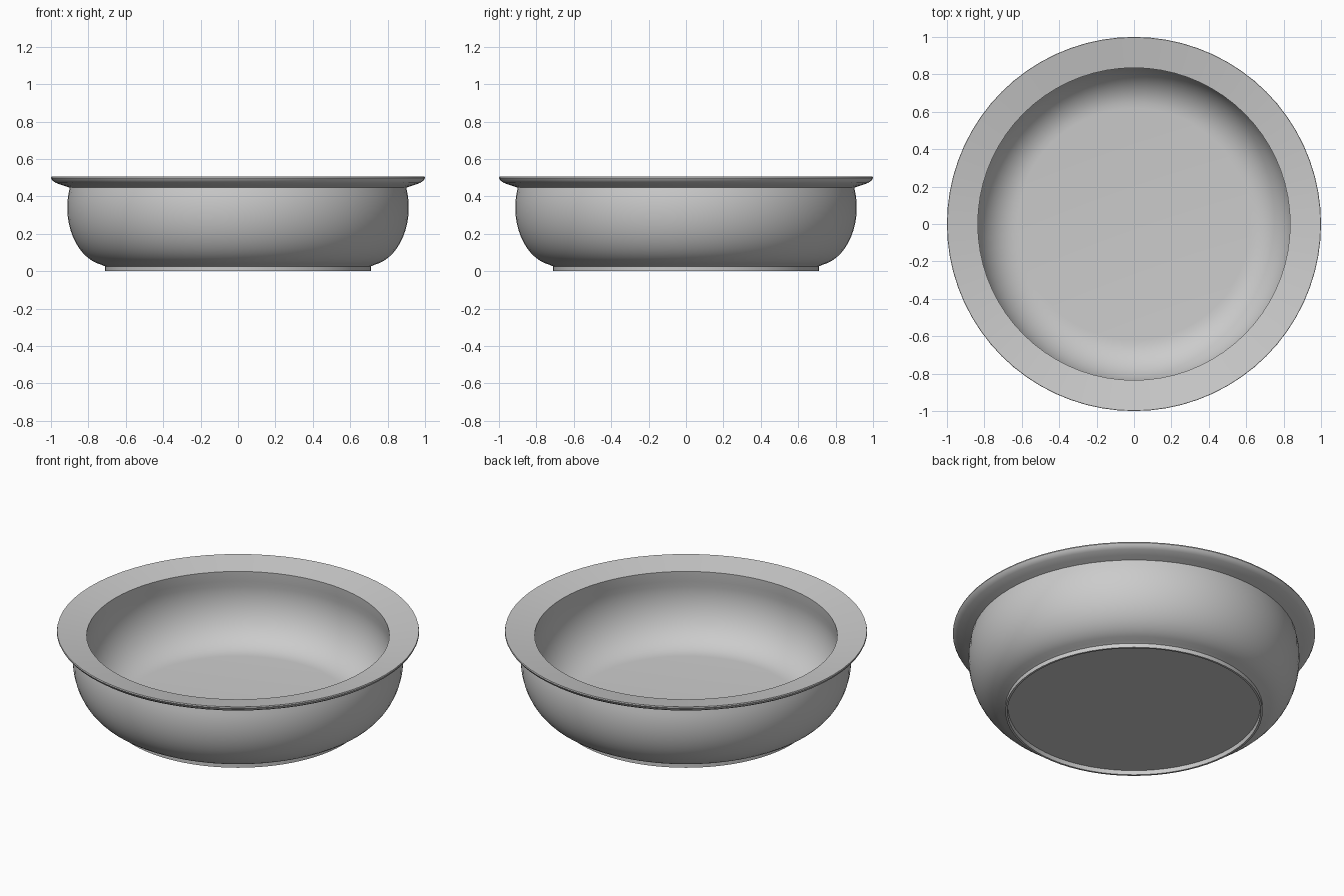
import bpy
import bmesh
import math

cube = bpy.data.objects.get("Cube")
if cube:
    bpy.data.objects.remove(cube, do_unlink=True)

SEGMENTS = 72

clay = bpy.data.materials.new("plain grey glaze")
clay.use_nodes = True
GREY = (0.6, 0.6, 0.6, 1)
clay.diffuse_color = GREY
clay.node_tree.nodes["Principled BSDF"].inputs["Base Color"].default_value = GREY


def lathe(name, profile):
    """Spin an (r, z) profile around the z axis, sharing the pole vertices."""
    bm = bmesh.new()
    verts = [bm.verts.new((r, 0, z)) for r, z in profile]
    edges = [bm.edges.new(pair) for pair in zip(verts, verts[1:])]
    bmesh.ops.spin(bm, geom=verts + edges, cent=(0, 0, 0), axis=(0, 0, 1),
                   angle=math.tau, steps=SEGMENTS, use_merge=True)
    bmesh.ops.remove_doubles(bm, verts=bm.verts, dist=0.0001)
    bmesh.ops.recalc_face_normals(bm, faces=bm.faces)
    mesh = bpy.data.meshes.new(name)
    bm.to_mesh(mesh)
    bm.free()
    mesh.materials.append(clay)
    obj = bpy.data.objects.new(name, mesh)
    bpy.context.collection.objects.link(obj)
    bpy.ops.object.select_all(action="DESELECT")
    obj.select_set(True)
    bpy.context.view_layer.objects.active = obj
    bpy.ops.object.shade_smooth_by_angle(angle=math.radians(35))
    return obj


def arc(cr, cz, rr, rz, start, end, steps):
    """Points along an elliptical arc, with angles in degrees."""
    angles = [math.radians(start + (end - start) * i / steps)
              for i in range(steps + 1)]
    return [(cr + rr * math.cos(a), cz + rz * math.sin(a)) for a in angles]


# Recessed base and thin foot ring
foot = [(0, 0.025), (0.695, 0.025), (0.698, 0), (0.71, 0), (0.71, 0.025)]
# Rounded outer wall, drawn in slightly at the neck
outer_wall = arc(0.69, 0.34, 0.223, 0.311, -80, 20, 14)
# Flared rim with a rounded lip, dished towards the opening
rim = [(0.935, 0.458), (0.975, 0.472), (0.992, 0.484), (1, 0.498),
       (0.998, 0.505), (0.835, 0.475)]
# Inner wall curving into a flat floor
inner_wall = [(0.836, 0.462)] + arc(0.62, 0.34, 0.23, 0.28, 15, -90, 14)
floor = [(0, 0.06)]

lathe("bowl", foot + outer_wall + rim + inner_wall + floor)
